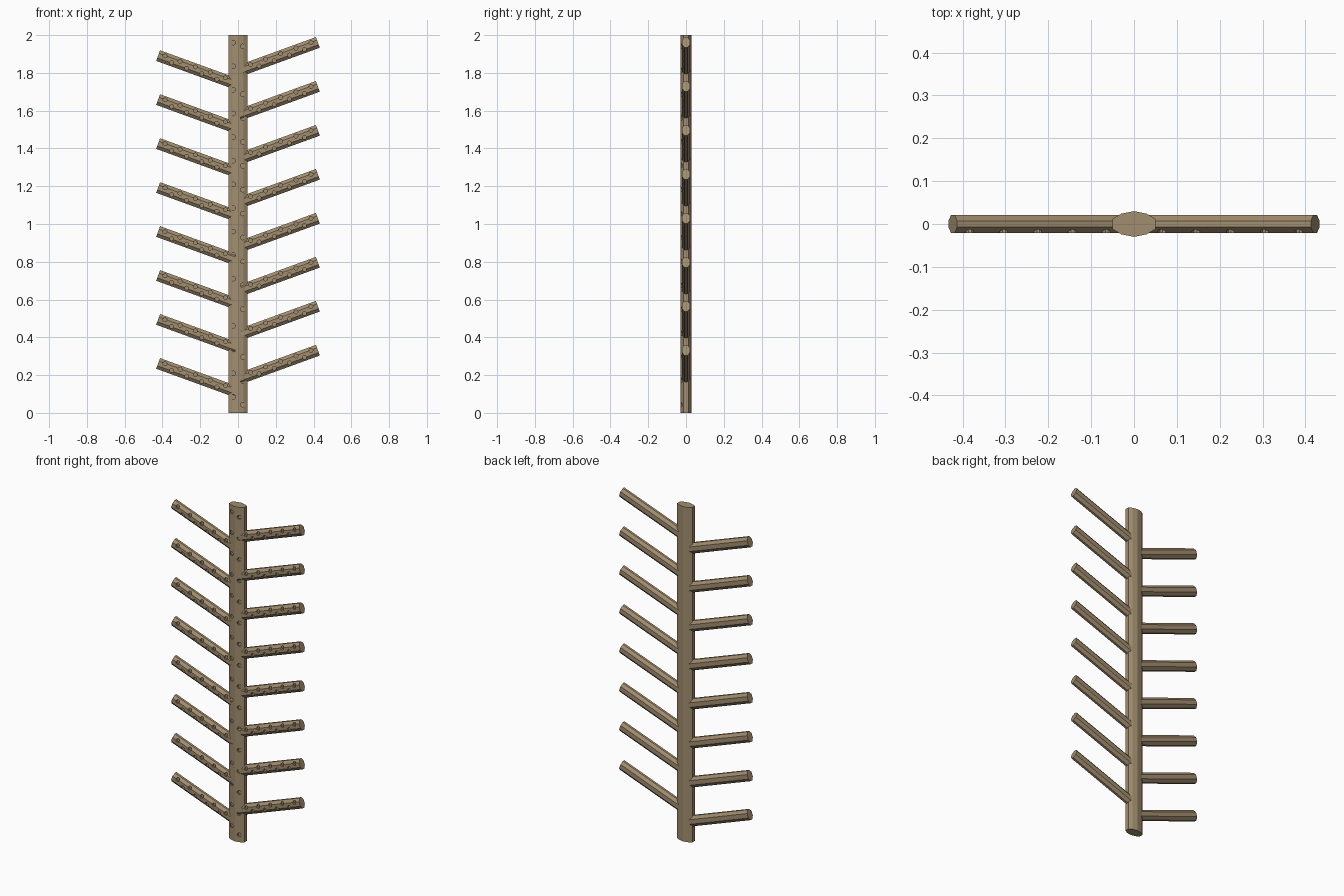
import bpy, bmesh, math
from mathutils import Matrix, Vector

cube = bpy.data.objects.get("Cube")
if cube:
    bpy.data.objects.remove(cube, do_unlink=True)


def material(name, color):
    m = bpy.data.materials.new(name)
    m.use_nodes = True
    m.diffuse_color = (*color, 1)
    m.node_tree.nodes["Principled BSDF"].inputs["Base Color"].default_value = (*color, 1)
    return m


wood = material("weathered wood", (0.36, 0.27, 0.16))


def add_object(name, bm):
    bmesh.ops.recalc_face_normals(bm, faces=bm.faces)
    mesh = bpy.data.meshes.new(name)
    bm.to_mesh(mesh)
    bm.free()
    mesh.materials.append(wood)
    obj = bpy.data.objects.new(name, mesh)
    bpy.context.collection.objects.link(obj)
    return obj


def beam(name, outline, start, end):
    """Extrude a closed outline (local x, y) along local z."""
    bm = bmesh.new()
    face = bm.faces.new([bm.verts.new((x, y, start)) for x, y in outline])
    top = bmesh.ops.extrude_face_region(bm, geom=[face])["geom"]
    bmesh.ops.translate(bm, vec=(0, 0, end - start),
                        verts=[v for v in top if isinstance(v, bmesh.types.BMVert)])
    return add_object(name, bm)


def bore(obj, holes, radius, front, depth):
    """Bore shallow round holes into the front at (local x, local z)."""
    bm = bmesh.new()
    for x, z in holes:
        place = Matrix.Translation((x, front, z)) @ Matrix.Rotation(math.pi / 2, 4, 'X')
        bmesh.ops.create_cone(bm, cap_ends=True, segments=10, radius1=radius,
                              radius2=radius, depth=2 * depth, matrix=place)
    cutter = add_object(obj.name + "_hole_cutter", bm)
    cutter.matrix_world = obj.matrix_world
    cutter.hide_render = True
    cutter.hide_viewport = True
    cutter.display_type = 'WIRE'
    mod = obj.modifiers.new("holes", 'BOOLEAN')
    mod.operation = 'DIFFERENCE'
    mod.solver = 'EXACT'
    mod.object = cutter
    # Bake the cut so that no helper stays in the scene
    bpy.context.view_layer.update()
    cut = bpy.data.meshes.new_from_object(
        obj.evaluated_get(bpy.context.evaluated_depsgraph_get()))
    obj.modifiers.clear()
    obj.data = cut
    bpy.data.objects.remove(cutter, do_unlink=True)


# Trunk: flattened post with two staggered columns of holes
trunk_outline = [(0, .03), (.03, .024), (.05, .012), (.05, -.012), (.03, -.024),
                 (0, -.03), (-.03, -.024), (-.05, -.012), (-.05, .012), (-.03, .024)]
trunk = beam("trunk", trunk_outline, 0, 2)
bore(trunk, [(-.025, .085 + .125 * i) for i in range(16)]
     + [(.025, .043 + .1265 * i) for i in range(16)], .012, -.027, .012)

# Branches: eight per side, rising at 20 degrees, alternating in height
branch_outline = [(.03, .007), (.013, .021), (-.013, .021), (-.03, .007),
                  (-.03, -.007), (-.013, -.021), (.013, -.021), (.03, -.007)]
rise = math.radians(20)
for side, label, base in ((1, "left", .178), (-1, "right", .108)):
    for i in range(8):
        branch = beam(f"{label}_branch_{i + 1}", branch_outline, 0, .45)
        branch.matrix_world = (Matrix.Translation((0, 0, base + .2328 * i))
                               @ Matrix.Rotation(side * (math.pi / 2 - rise), 4, 'Y'))
        bpy.context.view_layer.update()
        # Upper and lower rows of holes along the branch
        upper = [(-.012 * side, .075 + .085 * k) for k in range(5)]
        lower = [(.012 * side, .115 + .085 * k) for k in range(4)]
        bore(branch, upper + lower, .011, -.021, .012)
